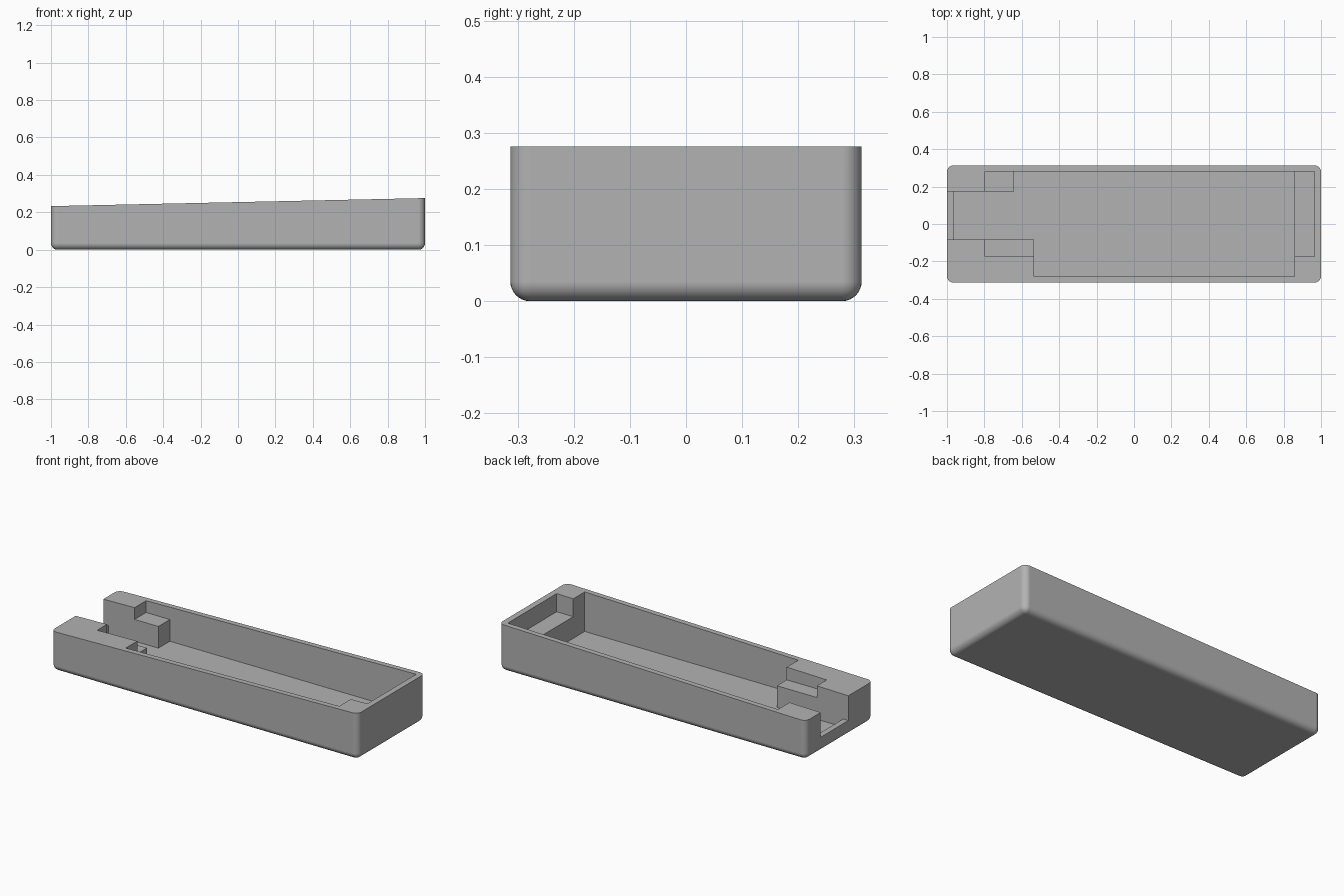
import bpy, bmesh

if "Cube" in bpy.data.objects:
    bpy.data.objects.remove(bpy.data.objects["Cube"])

grey = bpy.data.materials.new("plain grey")
grey.diffuse_color = (0.45, 0.45, 0.45, 1)
grey.use_nodes = True
grey.node_tree.nodes["Principled BSDF"].inputs["Base Color"].default_value = grey.diffuse_color


def prism(name, outline, z0, z1):
    """Upright prism over a 2D outline; z1 is a function of x."""
    bm = bmesh.new()
    low = [bm.verts.new((x, y, z0)) for x, y in outline]
    top = [bm.verts.new((x, y, z1(x))) for x, y in outline]
    bm.faces.new(low[::-1])
    bm.faces.new(top)
    n = len(outline)
    for i in range(n):
        j = (i + 1) % n
        bm.faces.new((low[i], low[j], top[j], top[i]))
    mesh = bpy.data.meshes.new(name)
    bm.to_mesh(mesh)
    bm.free()
    ob = bpy.data.objects.new(name, mesh)
    bpy.context.collection.objects.link(ob)
    mesh.materials.append(grey)
    return ob


def rect(x0, x1, y0, y1):
    return [(x0, y0), (x1, y0), (x1, y1), (x0, y1)]


# Tray body with a gently sloping top, rounded below and at the corners
tray = prism("tray", rect(-1, 1, -0.313, 0.313), 0, lambda x: 0.2545 + 0.0215 * x)
bm = bmesh.new()
bm.from_mesh(tray.data)
edges = [e for e in bm.edges if min(v.co.z for v in e.verts) < 0.001]
bmesh.ops.bevel(bm, geom=edges, offset=0.035, segments=8, profile=0.5,
                affect='EDGES', clamp_overlap=True)
bm.to_mesh(tray.data)
bm.free()

FLOOR, LIP, LEDGE = 0.04, 0.087, 0.168
cavity = [(-0.966, -0.083), (-0.535, -0.083), (-0.535, -0.281), (0.857, -0.281),
          (0.857, 0.281), (-0.641, 0.281), (-0.641, 0.174), (-0.966, 0.174)]

# Deep cavity, open end channel, and the three raised ledges
cutters = [
    ("cavity_cutter", cavity, FLOOR),
    ("end_channel_cutter", rect(-1.1, -0.9, -0.083, 0.174), LIP),
    ("back_ledge_cutter", rect(-0.796, -0.6, 0.1, 0.281), LEDGE),
    ("front_ledge_cutter", rect(-0.796, -0.5, -0.174, 0.0), LEDGE),
    ("right_ledge_cutter", rect(0.8, 0.965, -0.174, 0.281), LEDGE),
]
for name, outline, z in cutters:
    cutter = prism(name, outline, z, lambda x: 0.5)
    cutter.hide_render = True
    cutter.hide_set(True)
    mod = tray.modifiers.new(name, 'BOOLEAN')
    mod.operation = 'DIFFERENCE'
    mod.solver = 'EXACT'
    mod.object = cutter

# Bake the cuts, then smooth only the rounded edges
bpy.context.view_layer.objects.active = tray
tray.select_set(True)
for mod in list(tray.modifiers):
    bpy.ops.object.modifier_apply(modifier=mod.name)
bpy.ops.object.shade_smooth_by_angle(angle=0.5)
weighted = tray.modifiers.new("flat_face_normals", 'WEIGHTED_NORMAL')
weighted.keep_sharp = True

# The cutters are no longer needed
for name, _, _ in cutters:
    bpy.data.objects.remove(bpy.data.objects[name])
